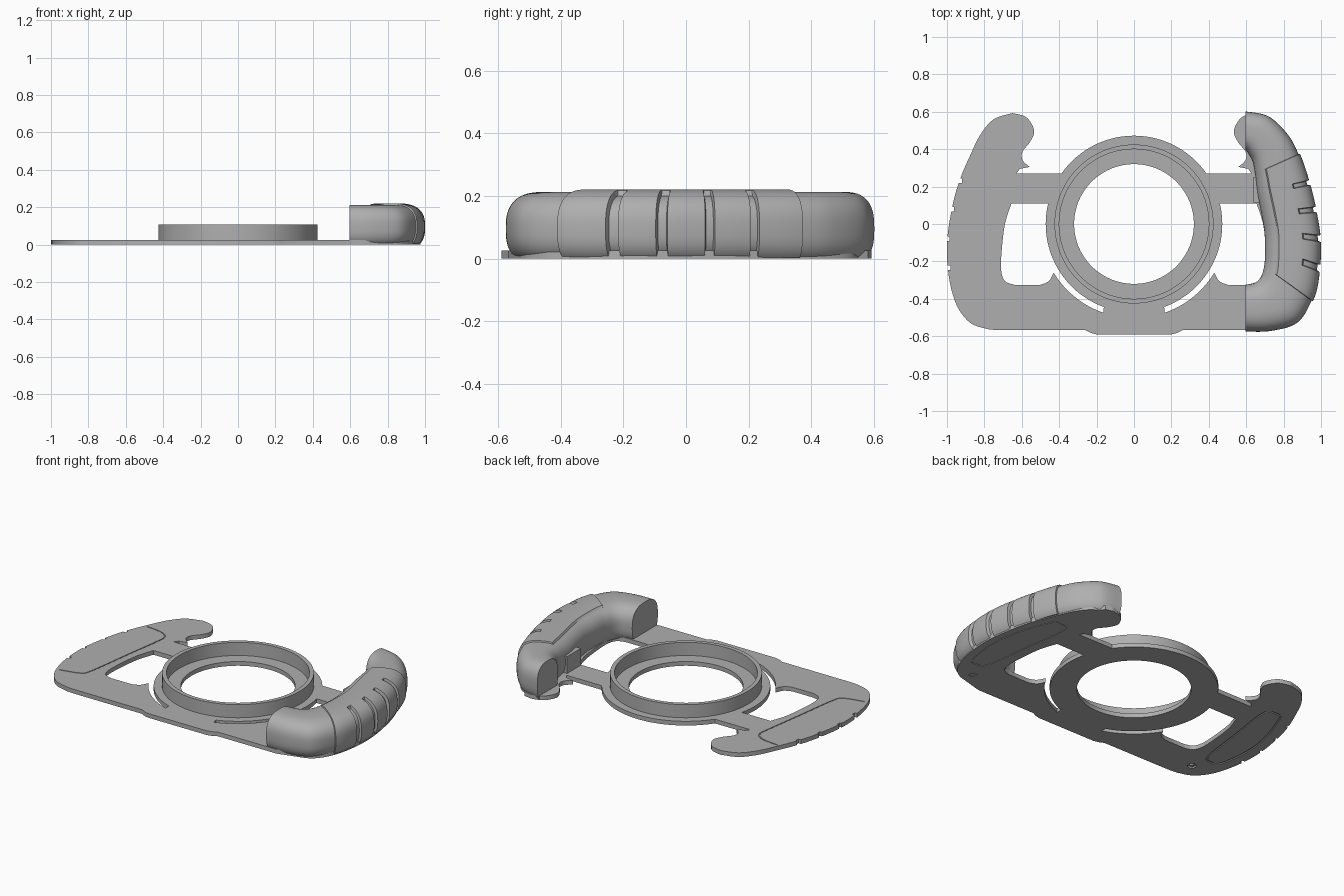
import bpy, bmesh
from math import sin, cos, pi, radians, copysign
from mathutils import Vector

if "Cube" in bpy.data.objects:
    bpy.data.objects.remove(bpy.data.objects["Cube"])

grey = bpy.data.materials.new("matte grey")
grey.use_nodes = True
grey.diffuse_color = (0.43, 0.43, 0.43, 1)
grey.node_tree.nodes["Principled BSDF"].inputs["Base Color"].default_value = (0.43, 0.43, 0.43, 1)

THICK = 0.026
RIM = 0.472


def spline(pts, t):
    """Catmull-Rom point at parameter t, counted in control points."""
    i = min(int(t), len(pts) - 2)
    f = t - i
    a, b, c, d = (Vector(pts[max(0, min(len(pts) - 1, k))]) for k in range(i - 1, i + 3))
    return 0.5 * (2 * b + (c - a) * f + (2 * a - 5 * b + 4 * c - d) * f ** 2
                  + (3 * b - a - 3 * c + d) * f ** 3)


def smooth(pts, steps=6):
    return [tuple(spline(pts, k / steps)) for k in range((len(pts) - 1) * steps + 1)]


def arc(r, start, end, steps=32):
    angles = [radians(start + (end - start) * k / steps) for k in range(steps + 1)]
    return [(r * cos(a), r * sin(a)) for a in angles]


def mirrored(pts):
    return [(-x, y) for x, y in reversed(pts)]


def to_mesh(obj):
    bpy.ops.object.select_all(action='DESELECT')
    obj.select_set(True)
    bpy.context.view_layer.objects.active = obj
    bpy.ops.object.convert(target='MESH')
    return bpy.context.object


def finish(obj, angle=30):
    obj.data.materials.clear()
    obj.data.materials.append(grey)
    bpy.ops.object.select_all(action='DESELECT')
    obj.select_set(True)
    bpy.context.view_layer.objects.active = obj
    bpy.ops.object.shade_smooth_by_angle(angle=radians(angle))


def flat_shape(name, loops, z0, z1):
    """Extrude closed outlines, where inner loops become holes."""
    curve = bpy.data.curves.new(name, 'CURVE')
    curve.dimensions = '2D'
    curve.fill_mode = 'BOTH'
    curve.extrude = (z1 - z0) / 2
    for pts in loops:
        s = curve.splines.new('POLY')
        s.points.add(len(pts) - 1)
        for p, (x, y) in zip(s.points, pts):
            p.co = (x, y, 0, 1)
        s.use_cyclic_u = True
    obj = bpy.data.objects.new(name, curve)
    bpy.context.collection.objects.link(obj)
    obj.location.z = (z0 + z1) / 2
    obj = to_mesh(obj)
    bm = bmesh.new()
    bm.from_mesh(obj.data)
    bmesh.ops.remove_doubles(bm, verts=bm.verts, dist=0.0002)
    bmesh.ops.recalc_face_normals(bm, faces=bm.faces)
    bm.to_mesh(obj.data)
    bm.free()
    return obj


def cut(obj, cutter):
    cutter.hide_render = True
    mod = obj.modifiers.new("cut", 'BOOLEAN')
    mod.operation = 'DIFFERENCE'
    mod.solver = 'EXACT'
    mod.object = cutter
    to_mesh(obj)
    bpy.data.objects.remove(cutter)


def strip(pts, width=0.006):
    """Closed outline of a thin band that follows a path."""
    v = [Vector(p) for p in pts]
    left, right = [], []
    for i, p in enumerate(v):
        d = (v[min(i + 1, len(v) - 1)] - v[max(i - 1, 0)]).normalized()
        n = Vector((-d.y, d.x)) * width / 2
        left.append(tuple(p + n))
        right.append(tuple(p - n))
    return left + right[::-1]


# Backing plate: outer edge, hook, crossbar and rim of one half
edge = smooth([(0.72, -0.567), (0.79, -0.56), (0.88, -0.525), (0.95, -0.43), (0.99, -0.28),
               (1.0, -0.1), (0.97, 0.1), (0.93, 0.24), (0.87, 0.38), (0.82, 0.48),
               (0.75, 0.56), (0.65, 0.593)])
hook = smooth([(0.65, 0.593), (0.575, 0.57), (0.534, 0.5), (0.555, 0.44), (0.597, 0.385),
               (0.595, 0.34), (0.558, 0.305)])[1:]
foot = [(0.2, -0.59), (0.23, -0.583), (0.26, -0.568)]
bar = [(0.61, 0.295), (0.628, 0.27)] + arc(RIM, 35, 90)
tucked = [(0.7 + (x - 0.7) * 0.92, y * 0.955) if x > 0.7 else (x, y) for x, y in edge[6:]]
right = foot + [(0.66, -0.568)] + tucked + hook + bar
left = mirrored(foot + edge + hook + bar)
window = (smooth([(0.655, 0.11), (0.69, 0.0), (0.708, -0.15), (0.71, -0.25), (0.69, -0.305),
                  (0.64, -0.325)])
          + smooth([(0.5, -0.325), (0.455, -0.305), (0.43, -0.26)])
          + arc(0.502, -32, -71) + arc(RIM, -70, 13.5))
plate = flat_shape("backing_plate", [right + left[1:], window, mirrored(window),
                                     arc(0.32, 0, 357, 119)], 0, THICK)

# Panel seams engraved in the plate, above on the bare side and below on both
seam = smooth([(0.87, 0.35), (0.76, 0.335), (0.705, 0.29), (0.71, 0.2), (0.74, 0),
               (0.785, -0.31), (0.82, -0.37), (0.94, -0.40)])
cut(plate, flat_shape("seam_cutter", [strip(mirrored(seam))], THICK - 0.004, 0.05))
panel = smooth([(0.82, 0.3), (0.74, 0.29), (0.73, 0.2), (0.76, 0), (0.8, -0.3), (0.85, -0.35),
                (0.91, -0.32), (0.935, -0.1), (0.9, 0.1), (0.83, 0.29)])
for side in (panel, mirrored(panel)):
    cut(plate, flat_shape("panel_cutter", [strip(side, 0.01)], -0.02, 0.006))

# Screw recesses below and finger notches on the bare edge
for s in (-1, 1):
    spot = [(s * 0.8 + x, y - 0.45) for x, y in arc(0.025, 0, 345, 23)]
    pin = [(s * 0.8 + x, y - 0.45) for x, y in arc(0.012, 0, 345, 23)]
    cut(plate, flat_shape("screw_cutter", [spot, pin], -0.02, 0.01))
for x, y in ((-0.93, 0.23), (-0.973, 0.08), (-0.997, -0.08), (-0.99, -0.235)):
    box = [(x - 0.05, y - 0.012), (x + 0.01, y - 0.012), (x + 0.01, y + 0.012), (x - 0.05, y + 0.012)]
    cut(plate, flat_shape("notch_cutter", [box], -0.02, 0.05))
finish(plate)

# Raised collar around the central opening
finish(flat_shape("collar_ring", [arc(0.425, 0, 357, 119), arc(0.4, 0, 357, 119)],
                  THICK - 0.002, 0.107))

# Hand grip: sections spanned between an inner and an outer guide line
inner = [(0.595, -0.325), (0.65, -0.312), (0.68, -0.28), (0.695, -0.23), (0.70, -0.17),
         (0.698, -0.05), (0.682, 0.05), (0.66, 0.16), (0.648, 0.26), (0.635, 0.33),
         (0.615, 0.37), (0.595, 0.40)]
outer = [(0.595, -0.575), (0.73, -0.572), (0.87, -0.53), (0.945, -0.42), (0.98, -0.30),
         (0.992, -0.10), (0.966, 0.08), (0.932, 0.22), (0.885, 0.36), (0.825, 0.475),
         (0.72, 0.575), (0.595, 0.602)]
PAD = (3.1, 8.1)
GROOVES = (4.35, 5.12, 5.98, 7.0)
HALF = 0.085


def swell(t, a):
    """Raised pad with finger grooves, by station and section angle."""
    if not PAD[0] < t < PAD[1] or not -0.75 < a < 2.0:
        return 0
    if a < 1.25 and any(abs(t - g) < HALF for g in GROOVES):
        return -0.008
    return 0.008


stations = [k / 10 for k in range(111)]
for e in list(PAD) + [g + s * HALF for g in GROOVES for s in (-1, 1)]:
    stations = [t for t in stations if abs(t - e) > 0.03] + [e - 0.012, e + 0.012]
stations.sort()
angles = [2 * pi * k / 72 for k in range(72)]

bm = bmesh.new()
rows = []
for t in stations:
    a, b = spline(inner, t), spline(outer, t)
    mid, half = (a + b) / 2, (b - a) / 2
    row = []
    for ang in angles:
        w = ang if ang < 1.5 * pi else ang - 2 * pi
        c, s = (copysign(abs(f) ** 0.74, f) for f in (cos(ang), sin(ang)))
        off = swell(t, w)
        p = mid + half * c * (1 + off / half.length)
        z = 0.095 + s * (0.118 + off)
        row.append(bm.verts.new((p.x, p.y, max(0.003, z))))
    rows.append(row)
n = len(angles)
for r0, r1 in zip(rows, rows[1:]):
    for k in range(n):
        bm.faces.new((r0[k], r0[(k + 1) % n], r1[(k + 1) % n], r1[k]))
bm.faces.new(rows[0])
bm.faces.new(rows[-1])
bmesh.ops.recalc_face_normals(bm, faces=bm.faces)
mesh = bpy.data.meshes.new("hand_grip")
bm.to_mesh(mesh)
bm.free()
grip = bpy.data.objects.new("hand_grip", mesh)
bpy.context.collection.objects.link(grip)
finish(grip, 35)

# Block that clamps the grip to the crossbar
clamp = [(0.638, 0.115), (0.74, 0.115), (0.74, 0.25), (0.638, 0.25)]
finish(flat_shape("grip_clamp", [clamp], 0.004, 0.13))
